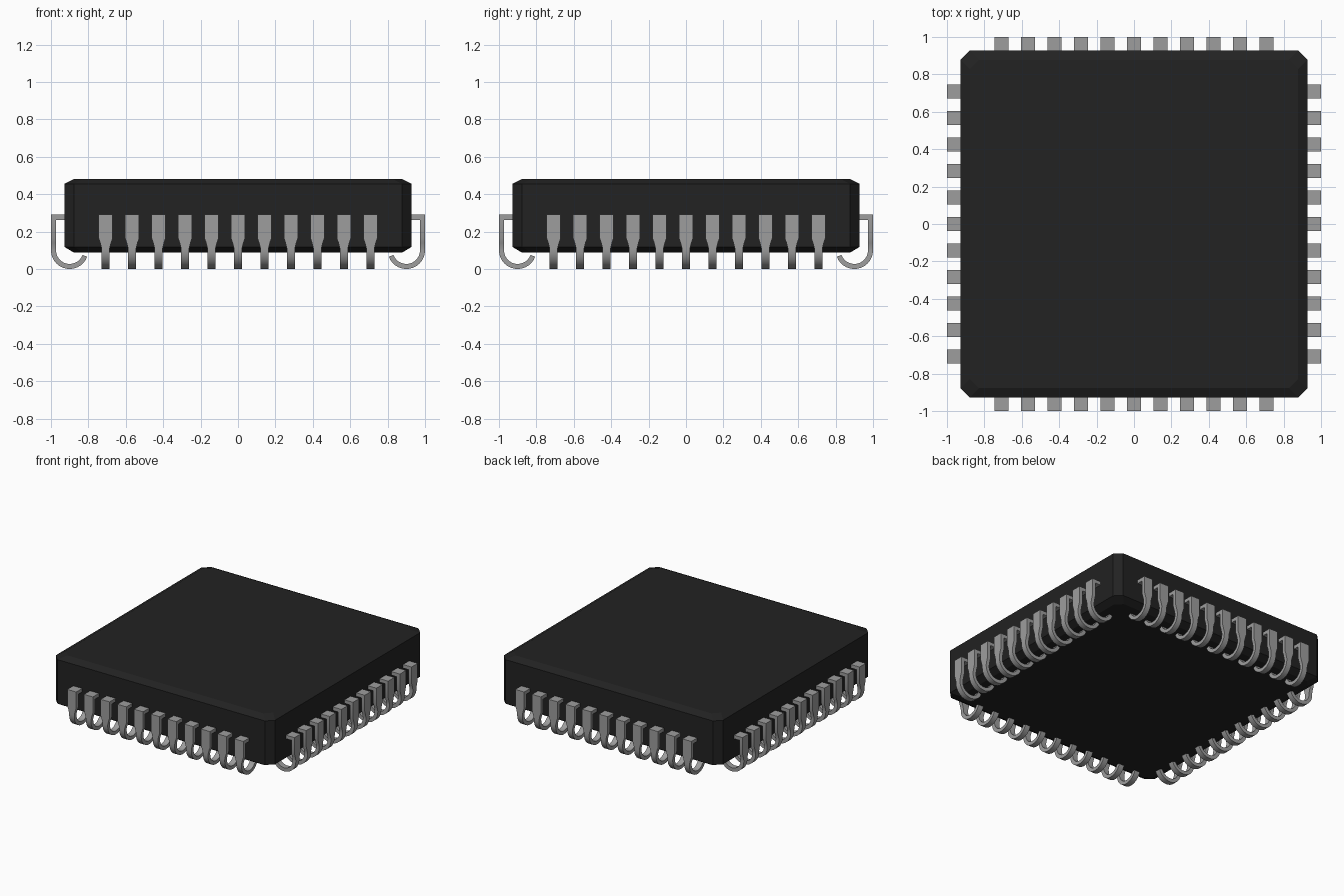
import bpy
import bmesh
import math

cube = bpy.data.objects.get("Cube")
if cube:
    bpy.data.objects.remove(cube, do_unlink=True)


def make_material(name, value, metallic=0.0):
    mat = bpy.data.materials.new(name)
    mat.use_nodes = True
    color = (value, value, value, 1.0)
    mat.diffuse_color = color
    bsdf = mat.node_tree.nodes["Principled BSDF"]
    bsdf.inputs["Base Color"].default_value = color
    return mat


def loft(name, rings, mat):
    """Skin a list of equal-length vertex rings and cap both ends."""
    bm = bmesh.new()
    loops = [[bm.verts.new(co) for co in ring] for ring in rings]
    for a, b in zip(loops, loops[1:]):
        n = len(a)
        for i in range(n):
            j = (i + 1) % n
            bm.faces.new((a[i], a[j], b[j], b[i]))
    bm.faces.new(loops[0])
    bm.faces.new(loops[-1])
    bmesh.ops.recalc_face_normals(bm, faces=bm.faces)
    mesh = bpy.data.meshes.new(name)
    bm.to_mesh(mesh)
    bm.free()
    mesh.materials.append(mat)
    return mesh


def add_object(name, mesh, angle=0.0, location=(0, 0, 0)):
    obj = bpy.data.objects.new(name, mesh)
    obj.location = location
    obj.rotation_euler.z = angle
    bpy.context.collection.objects.link(obj)
    return obj


black = make_material("black_plastic", 0.016)
grey = make_material("lead_metal", 0.34)

# Package body: octagonal outline with chamfered top and bottom rims
HALF, CUT = 0.928, 0.05


def octagon(half, z):
    s = half - CUT
    return [(s, -half, z), (half, -s, z), (half, s, z), (s, half, z),
            (-s, half, z), (-half, s, z), (-half, -s, z), (-s, -half, z)]


body_levels = [(HALF - CUT, 0.088), (HALF, 0.118), (HALF, 0.455), (HALF - CUT, 0.481)]
add_object("package_body", loft("package_body", [octagon(h, z) for h, z in body_levels], black))

# J-shaped lead: outer point, inner point and half width at each section
WIDE, NARROW, THICK, RADIUS = 0.0375, 0.0215, 0.027, 0.1
TOP = 0.29
sections = [((0.90, TOP), (0.90, TOP - THICK), WIDE),
            ((1.0, TOP), (1.0 - THICK, TOP - THICK), WIDE)]
for z, half_width in ((0.165, WIDE), (0.14, 0.029), (0.11, NARROW)):
    sections.append(((1.0, z), (1.0 - THICK, z), half_width))
STEPS = 14
for i in range(STEPS + 1):
    a = -math.radians(160) * i / STEPS
    c, s = math.cos(a), math.sin(a)
    r = RADIUS - THICK
    sections.append(((0.9 + RADIUS * c, RADIUS + RADIUS * s),
                     (0.9 + r * c, RADIUS + r * s), NARROW))

rings = [[(-w, -o[0], o[1]), (w, -o[0], o[1]), (w, -i[0], i[1]), (-w, -i[0], i[1])]
         for o, i, w in sections]
lead_mesh = loft("lead", rings, grey)

# Smooth the hook while keeping its edges crisp
first = add_object("lead_template", lead_mesh)
bpy.ops.object.select_all(action='DESELECT')
first.select_set(True)
bpy.context.view_layer.objects.active = first
bpy.ops.object.shade_smooth_by_angle(angle=math.radians(30))
bpy.data.objects.remove(first, do_unlink=True)

# Eleven leads along each of the four sides
COUNT, PITCH = 11, 0.1415
for side, name in enumerate(("front", "left", "back", "right")):
    angle = side * math.pi / 2
    for k in range(COUNT):
        t = (k - (COUNT - 1) / 2) * PITCH
        add_object(f"lead_{name}_{k + 1:02d}", lead_mesh, angle,
                   (t * math.cos(angle), t * math.sin(angle), 0))
